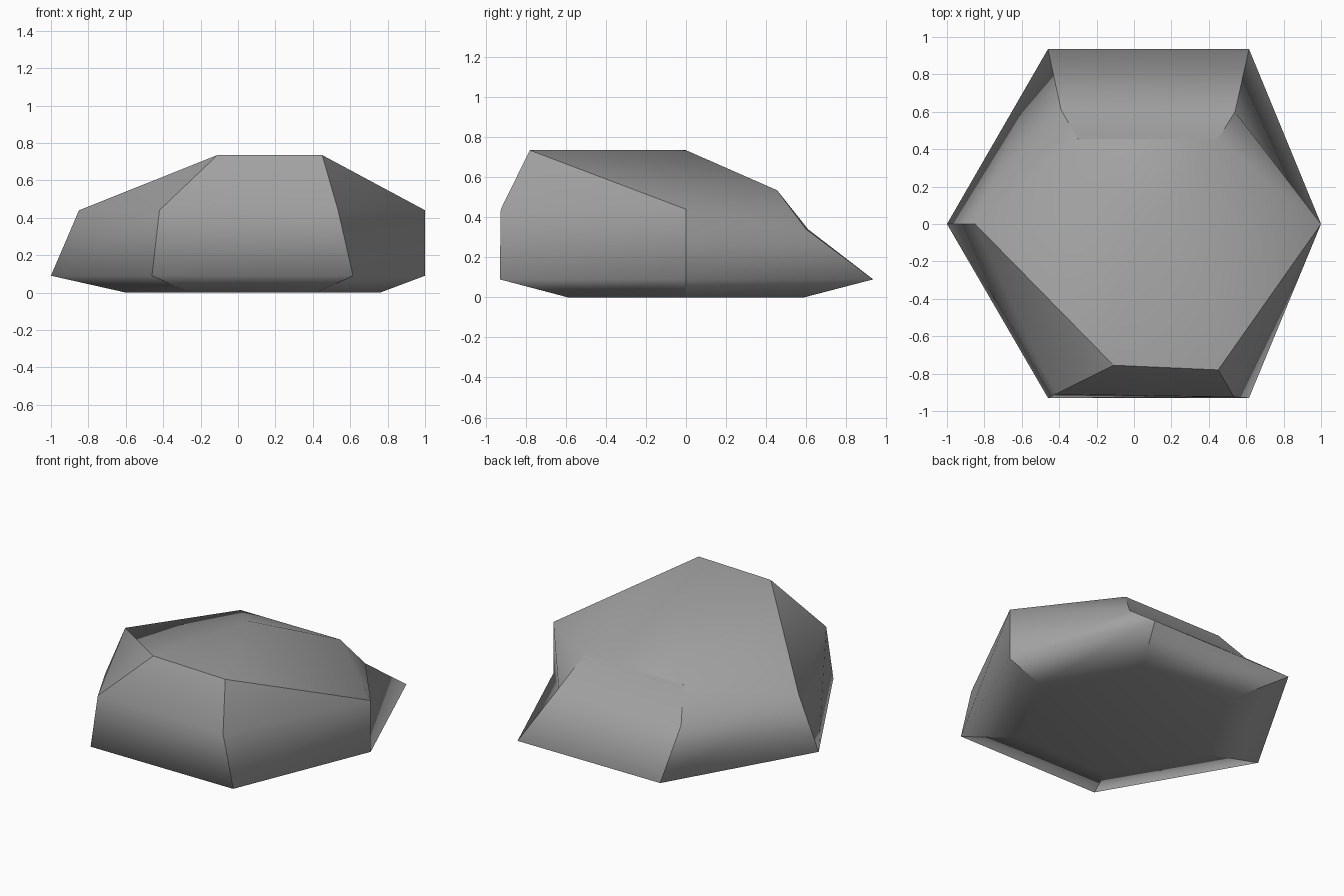
import bpy
import bmesh
from math import cos, sin, pi

if "Cube" in bpy.data.objects:
    bpy.data.objects.remove(bpy.data.objects["Cube"], do_unlink=True)

# Stone colour
stone = bpy.data.materials.new("stone_grey")
stone.use_nodes = True
stone.diffuse_color = (0.36, 0.36, 0.36, 1)
bsdf = next(n for n in stone.node_tree.nodes if n.type == 'BSDF_PRINCIPLED')
bsdf.inputs["Base Color"].default_value = stone.diffuse_color
bsdf.inputs["Roughness"].default_value = 0.9

# Six corners per level, counter-clockwise from the -x corner
centre_x = 0.08
foot = [(centre_x - 0.68 * cos(i * pi / 3), -0.68 * sin(i * pi / 3), 0) for i in range(6)]
widest = [(x, y, 0.09) for x, y in
          [(-1, 0), (-0.46, -0.93), (0.615, -0.93), (1, 0), (0.615, 0.935), (-0.46, 0.935)]]
shoulder = [(-0.85, 0, 0.44), (-0.42, -0.91, 0.44), (0.535, -0.925, 0.44),
            (1, 0, 0.44), (0.54, 0.6, 0.34), (-0.39, 0.61, 0.34)]
# The two side corners of the rim stay on the shoulder
rim = [shoulder[0], (-0.11, -0.755, 0.735), (0.45, -0.78, 0.735),
       shoulder[3], (0.45, 0.455, 0.535), (-0.3, 0.455, 0.535)]

bm = bmesh.new()
rings = [[bm.verts.new(p) for p in level] for level in (foot, widest, shoulder, rim)]
for side in (0, 3):
    bm.verts.remove(rings[3][side])
    rings[3][side] = rings[2][side]

# Side walls between the levels
for low, high in zip(rings, rings[1:]):
    for i in range(6):
        j = (i + 1) % 6
        corners = dict.fromkeys((low[i], low[j], high[j], high[i]))
        bm.faces.new(list(corners))

# Underside and gently domed top
bm.faces.new(rings[0][::-1])
crown = bm.verts.new((centre_x, 0, 0.735))
for i in range(6):
    bm.faces.new((rings[3][i], rings[3][(i + 1) % 6], crown))

# Smooth walls with crisp corners and a crisp rim at front and back
for face in bm.faces:
    face.smooth = True
for low, high in zip(rings, rings[1:]):
    for a, b in zip(low, high):
        if a is not b:
            bm.edges.get((a, b)).smooth = False
for i in (0, 1, 2, 4):
    bm.edges.get((rings[3][i], rings[3][i + 1])).smooth = False

mesh = bpy.data.meshes.new("boulder")
bm.to_mesh(mesh)
bm.free()
mesh.materials.append(stone)
boulder = bpy.data.objects.new("boulder", mesh)
bpy.context.collection.objects.link(boulder)
